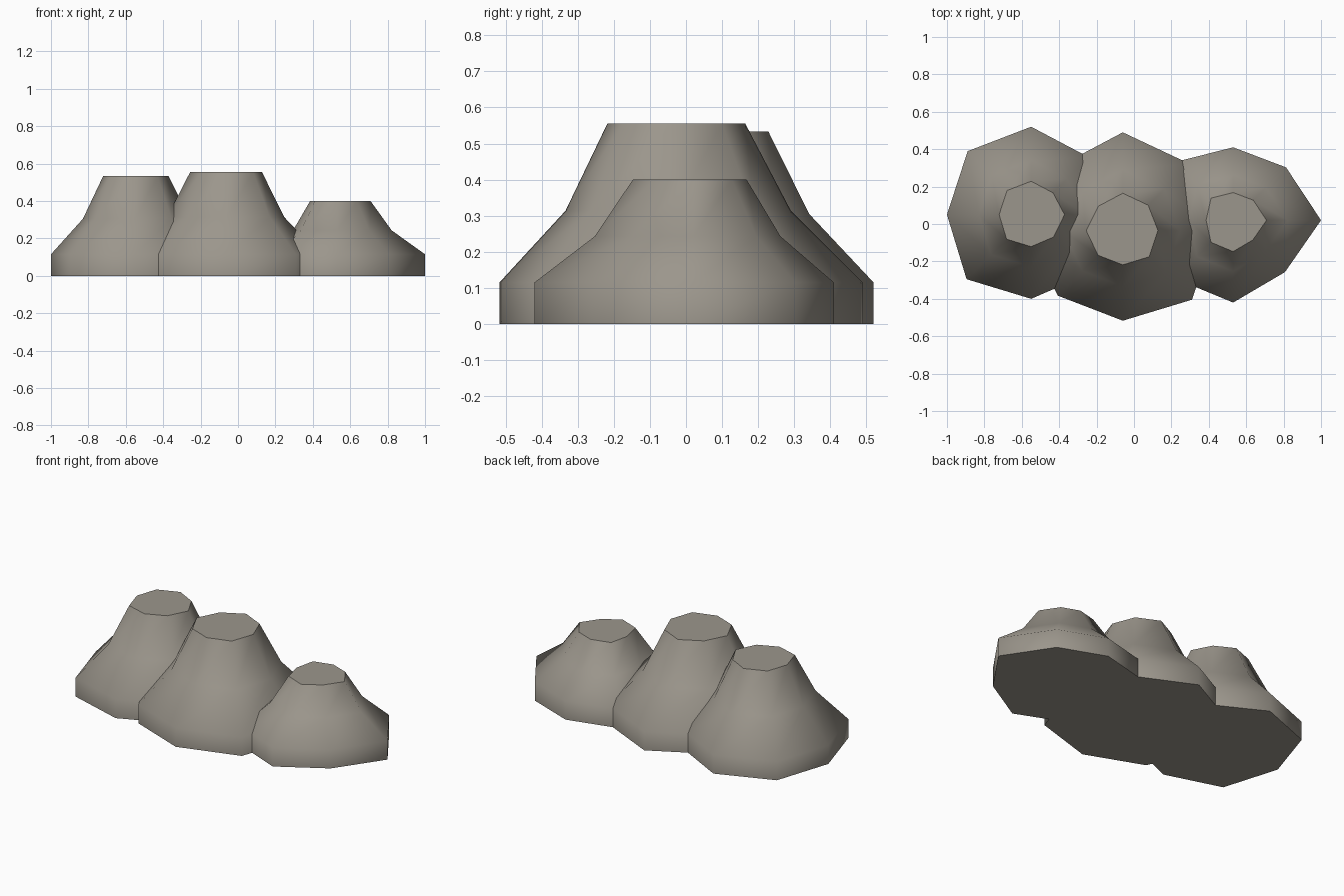
import bpy
import bmesh
from math import cos, sin, pi

cube = bpy.data.objects.get("Cube")
if cube:
    bpy.data.objects.remove(cube)

# Warm grey stone
stone = bpy.data.materials.new("warm_grey_stone")
stone.use_nodes = True
colour = (0.33, 0.305, 0.262, 1)
stone.diffuse_color = colour
bsdf = stone.node_tree.nodes["Principled BSDF"]
bsdf.inputs["Base Color"].default_value = colour
bsdf.inputs["Roughness"].default_value = 0.9


def mound(name, centre, radii, heights):
    """Flat-topped mound: one uneven octagon repeated at shrinking scales."""
    scales = (1, 1, 0.62, 0.38)
    bm = bmesh.new()
    rings = []
    for z, scale in zip(heights, scales):
        ring = []
        for i, r in enumerate(radii):
            a = i * pi / 4
            ring.append(bm.verts.new((scale * r * cos(a), scale * r * sin(a), z)))
        rings.append(ring)

    # Smooth flanks
    n = len(radii)
    for low, high in zip(rings, rings[1:]):
        for i in range(n):
            j = (i + 1) % n
            bm.faces.new((low[i], low[j], high[j], high[i])).smooth = True

    # Flat top and base with crisp rims
    for cap in (bm.faces.new(rings[-1]), bm.faces.new(rings[0][::-1])):
        for edge in cap.edges:
            edge.smooth = False

    mesh = bpy.data.meshes.new(name)
    bm.to_mesh(mesh)
    bm.free()
    mesh.materials.append(stone)
    obj = bpy.data.objects.new(name, mesh)
    obj.location = (*centre, 0)
    bpy.context.collection.objects.link(obj)
    return obj


# Radii run counter-clockwise from +x
mound("right_mound", (-0.55, 0.05),
      (0.47, 0.435, 0.47, 0.48, 0.45, 0.488, 0.45, 0.445),
      (0, 0.115, 0.305, 0.533))
mound("middle_mound", (-0.06, -0.035),
      (0.495, 0.505, 0.525, 0.485, 0.515, 0.492, 0.482, 0.523),
      (0, 0.115, 0.314, 0.555))
mound("left_mound", (0.53, 0.02),
      (0.47, 0.4, 0.39, 0.44, 0.38, 0.44, 0.44, 0.392),
      (0, 0.115, 0.243, 0.4))
